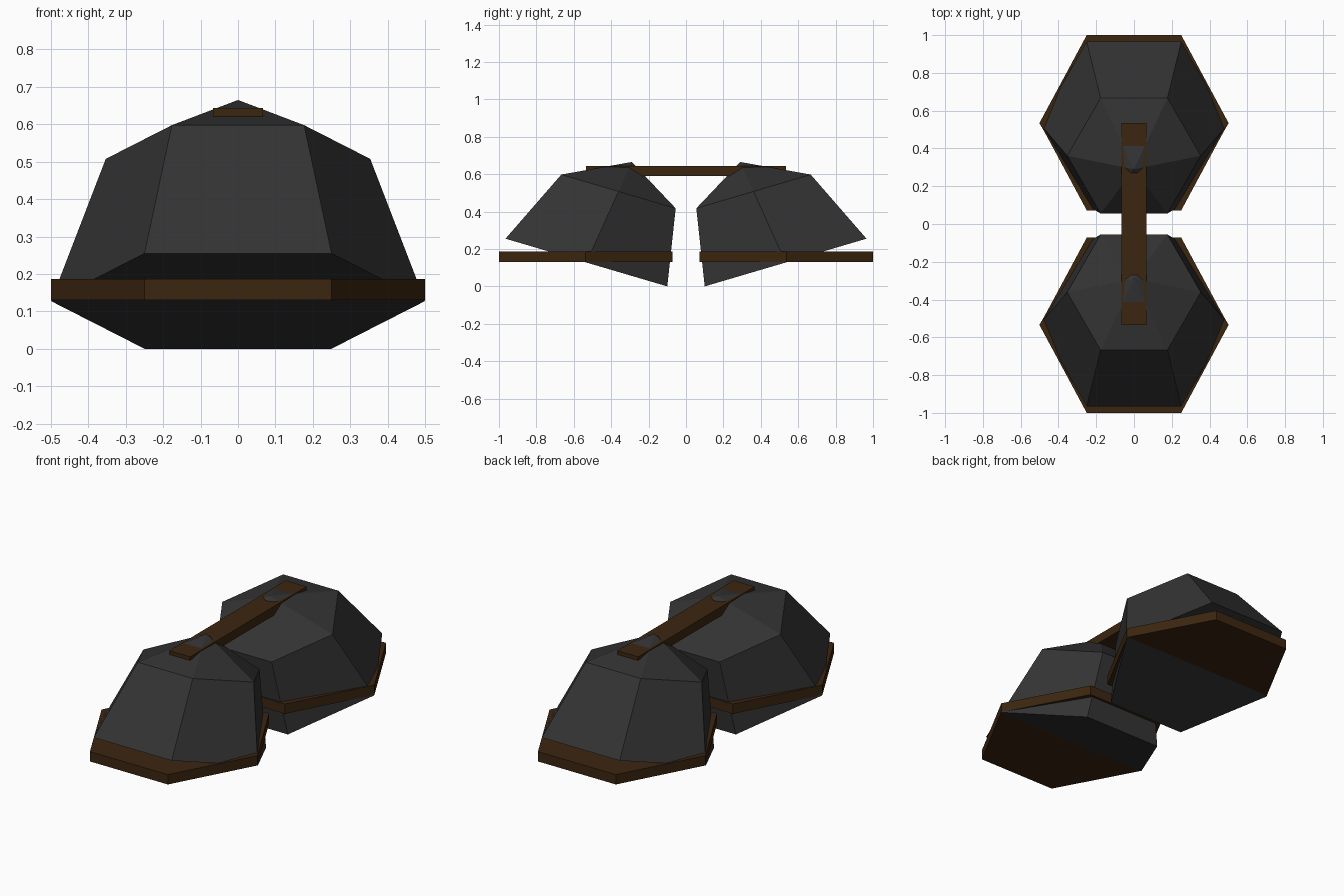
import bpy, bmesh, math
from mathutils import Vector

if "Cube" in bpy.data.objects:
    bpy.data.objects.remove(bpy.data.objects["Cube"])


def material(name, rgb):
    m = bpy.data.materials.new(name)
    m.diffuse_color = (*rgb, 1)
    m.use_nodes = True
    m.node_tree.nodes["Principled BSDF"].inputs["Base Color"].default_value = m.diffuse_color
    return m


GREY = material("dark grey", (0.033, 0.033, 0.033))
BROWN = material("dark brown", (0.045, 0.019, 0.005))


def finish(bm, name, mat):
    bmesh.ops.recalc_face_normals(bm, faces=bm.faces)
    me = bpy.data.meshes.new(name)
    bm.to_mesh(me)
    bm.free()
    me.materials.append(mat)
    ob = bpy.data.objects.new(name, me)
    bpy.context.collection.objects.link(ob)
    return ob


def hexagon(bm, point):
    """Six vertices from a function of (cos, sin)."""
    return [bm.verts.new(point(math.cos(math.radians(a)), math.sin(math.radians(a))))
            for a in range(0, 360, 60)]


def dome(name, s):
    # half a six-sided sphere, leaning towards the middle
    bm = bmesh.new()
    side = 0.865 / 2 / math.sin(math.radians(60))
    centre = Vector((0, 0.5325 * s, 0.1275))
    across = Vector((0, side * s, 0.1275 / math.sin(math.radians(60))))
    up = Vector((0, -0.2425 * s, 0.5375))
    r = math.sqrt(0.5)
    base = hexagon(bm, lambda c, d: centre + Vector((0.5 * c, 0, 0)) + across * d)
    ring = hexagon(bm, lambda c, d: centre + (Vector((0.5 * c, 0, 0)) + across * d + up) * r)
    apex = bm.verts.new(centre + up)
    bm.faces.new(base)
    for i in range(6):
        j = (i + 1) % 6
        bm.faces.new((base[i], base[j], ring[j], ring[i]))
        bm.faces.new((ring[i], ring[j], apex))
    return finish(bm, name, GREY)


def plate(name, s):
    # flat hexagonal rim around the dome
    bm = bmesh.new()
    ry = 0.464 / math.sin(math.radians(60))
    low, high = [hexagon(bm, lambda c, d: (0.5 * c, 0.536 * s + ry * d, z)) for z in (0.13, 0.187)]
    bm.faces.new(low)
    bm.faces.new(high)
    for i in range(6):
        j = (i + 1) % 6
        bm.faces.new((low[i], low[j], high[j], high[i]))
    return finish(bm, name, BROWN)


for label, s in (("front", -1), ("back", 1)):
    dome(label + "_dome", s)
    plate(label + "_plate", s)

# strap joining the two domes
bm = bmesh.new()
bmesh.ops.create_cube(bm, size=1)
bmesh.ops.scale(bm, vec=(0.134, 1.068, 0.052), verts=bm.verts)
bmesh.ops.translate(bm, vec=(0, 0, 0.617), verts=bm.verts)
finish(bm, "strap", BROWN)
